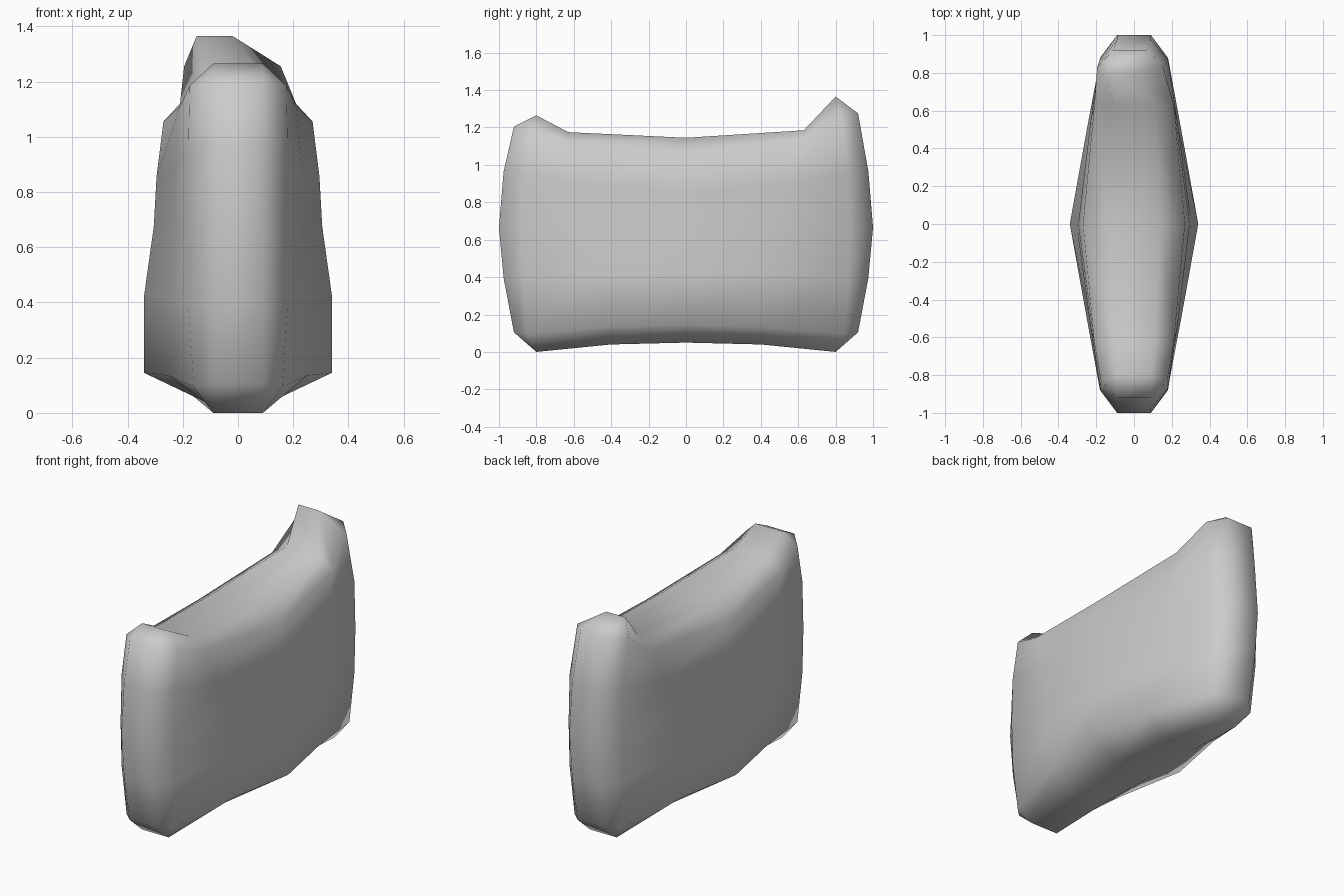
import bpy, bmesh

if "Cube" in bpy.data.objects:
    bpy.data.objects.remove(bpy.data.objects["Cube"])

# Each level, bottom to top: end column, corner, quarter column as (x, y, z); waist as (x, z)
levels = [
    ((.09, .80, .005), (.09, .80, .005), (.12, .40, .045), (.14, .055)),
    ((.09, .92, .11), (.16, .85, .10), (.25, .42, .14), (.34, .15)),
    ((.09, .975, .40), (.18, .87, .40), (.25, .50, .42), (.34, .43)),
    ((.09, 1.0, .67), (.18, .88, .67), (.237, .50, .675), (.305, .68)),
    ((.09, .975, .97), (.18, .87, .96), (.23, .54, .90), (.295, .86)),
    ((.09, .92, 1.21), (.175, .83, 1.19), (.21, .63, 1.115), (.27, 1.06)),
    ((.09, .80, 1.27), (.09, .80, 1.27), (.11, .63, 1.18), (.14, 1.15)),
]
# Back end rises higher and leans to -x: (raise, shift, half-width scale) per level
back = {5: (.07, -.02, 1.0), 6: (.10, -.085, .72)}

bm = bmesh.new()
rings = []
for k, (end, corner, quarter, waist) in enumerate(levels):
    up, lean, sc = back.get(k, (0, 0, 1))
    sides = []
    for s in (1, -1):
        col = [(s * x, -y, z) for x, y, z in (end, corner, quarter)]
        col.append((s * waist[0], 0, waist[1]))
        col.append((s * quarter[0], quarter[1], quarter[2] + (.01 if k > 4 else 0)))
        col += [(s * x * sc + lean, y, z + up) for x, y, z in (corner, end)]
        sides.append(col)
    rings.append([bm.verts.new(p) for p in sides[0] + sides[1][::-1]])

# Walls between the levels
n = len(rings[0])
for lo, hi in zip(rings, rings[1:]):
    for i in range(n):
        j = (i + 1) % n
        bm.faces.new((lo[i], lo[j], hi[j], hi[i]))
# Underside and top strips
for ring in (rings[0], rings[-1]):
    for i in range(n // 2 - 1):
        bm.faces.new((ring[i], ring[i + 1], ring[n - 2 - i], ring[n - 1 - i]))

bmesh.ops.remove_doubles(bm, verts=bm.verts, dist=.0005)
bmesh.ops.recalc_face_normals(bm, faces=bm.faces)
for f in bm.faces:
    f.smooth = True
low = min(v.co.z for v in bm.verts)
for v in bm.verts:
    v.co.z -= low

mesh = bpy.data.meshes.new("padded_body")
bm.to_mesh(mesh)
bm.free()
body = bpy.data.objects.new("padded_body", mesh)
bpy.context.collection.objects.link(body)
